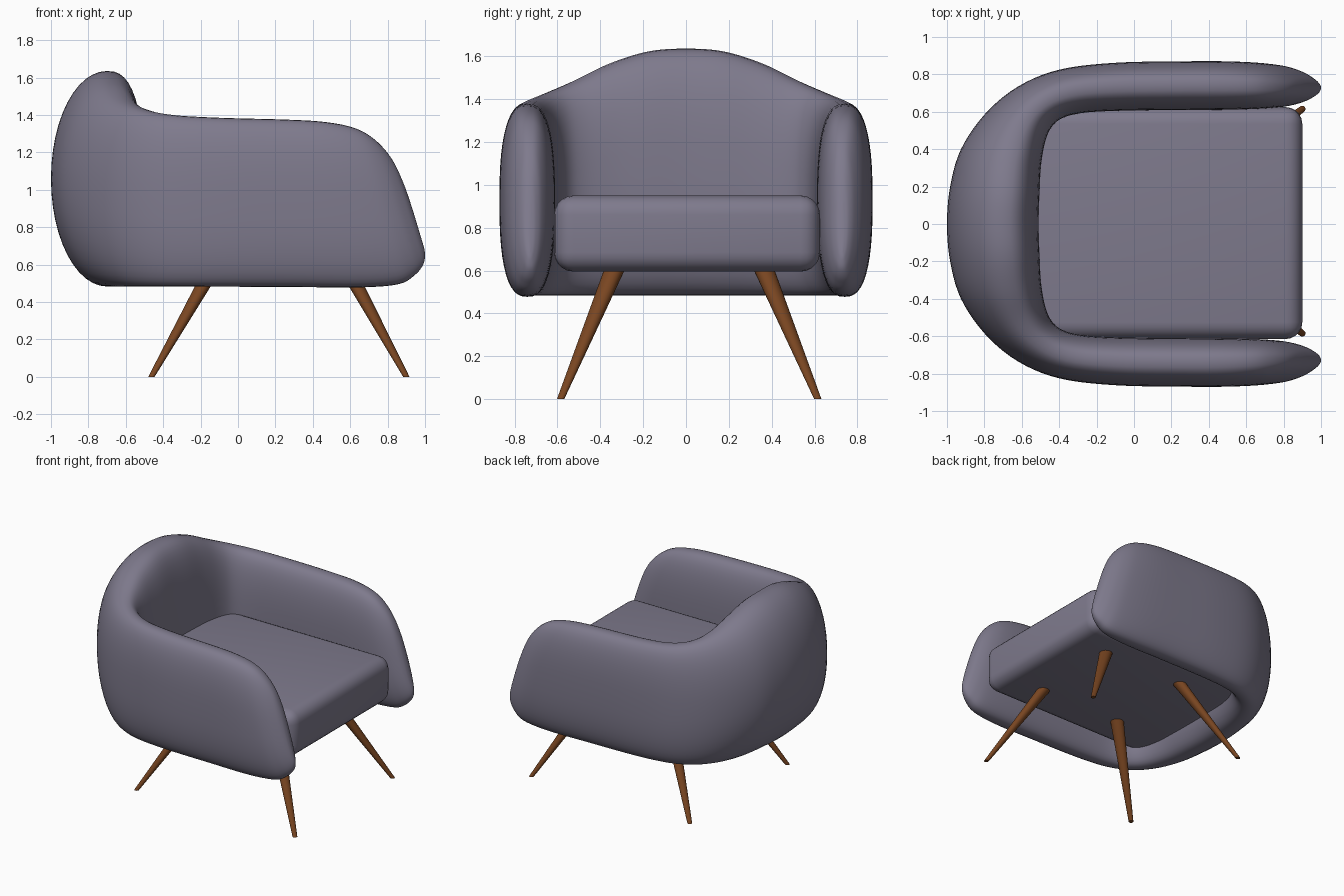
import bpy, bmesh, math
from mathutils import Vector

if "Cube" in bpy.data.objects:
    bpy.data.objects.remove(bpy.data.objects["Cube"])


def material(name, color):
    m = bpy.data.materials.new(name)
    m.diffuse_color = color
    m.use_nodes = True
    m.node_tree.nodes["Principled BSDF"].inputs["Base Color"].default_value = m.diffuse_color
    return m


fabric = material("fabric", (0.21, 0.195, 0.265, 1))
wood = material("wood", (0.19, 0.06, 0.015, 1))


def finish(name, bm, mat, angle=180):
    bmesh.ops.recalc_face_normals(bm, faces=bm.faces)
    me = bpy.data.meshes.new(name)
    bm.to_mesh(me)
    bm.free()
    ob = bpy.data.objects.new(name, me)
    bpy.context.collection.objects.link(ob)
    me.materials.append(mat)
    bpy.context.view_layer.objects.active = ob
    ob.select_set(True)
    bpy.ops.object.shade_smooth_by_angle(angle=math.radians(angle))
    ob.select_set(False)
    return ob


def catmull(a, b, c, d, t):
    return [0.5 * (2 * q + (r - p) * t + (2 * p - 5 * q + 4 * r - s) * t * t
                   + (3 * q - p - 3 * r + s) * t ** 3)
            for p, q, r, s in zip(a, b, c, d)]


# Wrap-around shell stations, back centre to arm tip:
# outer x, outer y, inner x, inner y, top, bottom, forward slant, crest position, outer roundness
half = [
    (-1.0, 0, -.51, 0, 1.635, .483, 0, .61, 2.0),
    (-.983, .2, -.505, .16, 1.622, .483, 0, .61, 2.0),
    (-.925, .4, -.495, .33, 1.565, .483, 0, .60, 2.05),
    (-.795, .59, -.465, .47, 1.485, .483, 0, .57, 2.15),
    (-.62, .735, -.41, .55, 1.432, .483, 0, .53, 2.3),
    (-.4, .825, -.30, .59, 1.40, .483, 0, .50, 2.5),
    (-.1, .862, -.1, .605, 1.385, .482, 0, .5, 2.6),
    (.3, .87, .3, .61, 1.375, .48, .06, .5, 2.6),
    (.6, .868, .6, .612, 1.362, .478, .2, .5, 2.6),
    (.8, .852, .8, .622, 1.33, .495, .28, .5, 2.5),
    (.9, .825, .9, .642, 1.27, .545, .3, .5, 2.4),
    (.96, .788, .96, .672, 1.17, .60, .3, .5, 2.3),
    (.985, .76, .985, .70, 1.04, .65, .3, .5, 2.2),
    (.992, .738, .992, .722, .90, .69, .3, .5, 2.0),
]
mirrored = [(s[0], -s[1], s[2], -s[3]) + s[4:] for s in half[:0:-1]]
stations = mirrored + half
stations = [stations[0]] + stations + [stations[-1]]
rows = []
STEPS, N = 5, 48
for i in range(1, len(stations) - 2):
    for k in range(STEPS):
        rows.append(catmull(*stations[i - 1:i + 3], k / STEPS))
rows.append(stations[-1])

bm = bmesh.new()
rings = []
for ox, oy, ix, iy, zt, zb, slant, c, n_out in rows:
    outer, inner = Vector((ox, oy)), Vector((ix, iy))
    crest = outer.lerp(inner, c)
    zm, h = (zt + zb) / 2, (zt - zb) / 2
    ring = []
    for j in range(N):
        a = 2 * math.pi * j / N
        ca, sa = math.cos(a), math.sin(a)
        n = n_out if ca > 0 else 2.6
        side = outer if ca > 0 else inner
        p = crest.lerp(side, abs(ca) ** (2 / n))
        z = zm + h * math.copysign(abs(sa) ** (2 / n), sa)
        ring.append(bm.verts.new((p.x - slant * (z - 0.7), p.y, z)))
    rings.append(ring)
for r, s in zip(rings, rings[1:]):
    for j in range(N):
        k = (j + 1) % N
        bm.faces.new((r[j], r[k], s[k], s[j]))
bm.faces.new(rings[0])
bm.faces.new(rings[-1])
finish("back_and_arms", bm, fabric)

# Seat cushion
bm = bmesh.new()
bmesh.ops.create_cube(bm, size=1)
for v in bm.verts:
    v.co = (0.15 + v.co.x * 1.5, 0.005 + v.co.y * 1.24, 0.7725 + v.co.z * 0.355)
bmesh.ops.bevel(bm, geom=bm.edges[:], offset=0.09, segments=5, profile=0.5, affect='EDGES')
finish("seat_cushion", bm, fabric, 40)

# Splayed tapered legs, cut level at the floor
TOP = 0.63
for name, fx, tx in (("front_leg", .90, .555), ("rear_leg", -.463, -.105)):
    for side in (-1, 1):
        bm = bmesh.new()
        bmesh.ops.create_cone(bm, cap_ends=True, segments=24, radius1=.017, radius2=.05, depth=TOP)
        for v in bm.verts:
            v.co.z += TOP / 2
            t = v.co.z / TOP
            v.co.x += fx + (tx - fx) * t
            v.co.y += .015 + side * (.60 - .262 * t)
        finish(name + ("_left" if side > 0 else "_right"), bm, wood, 40)
